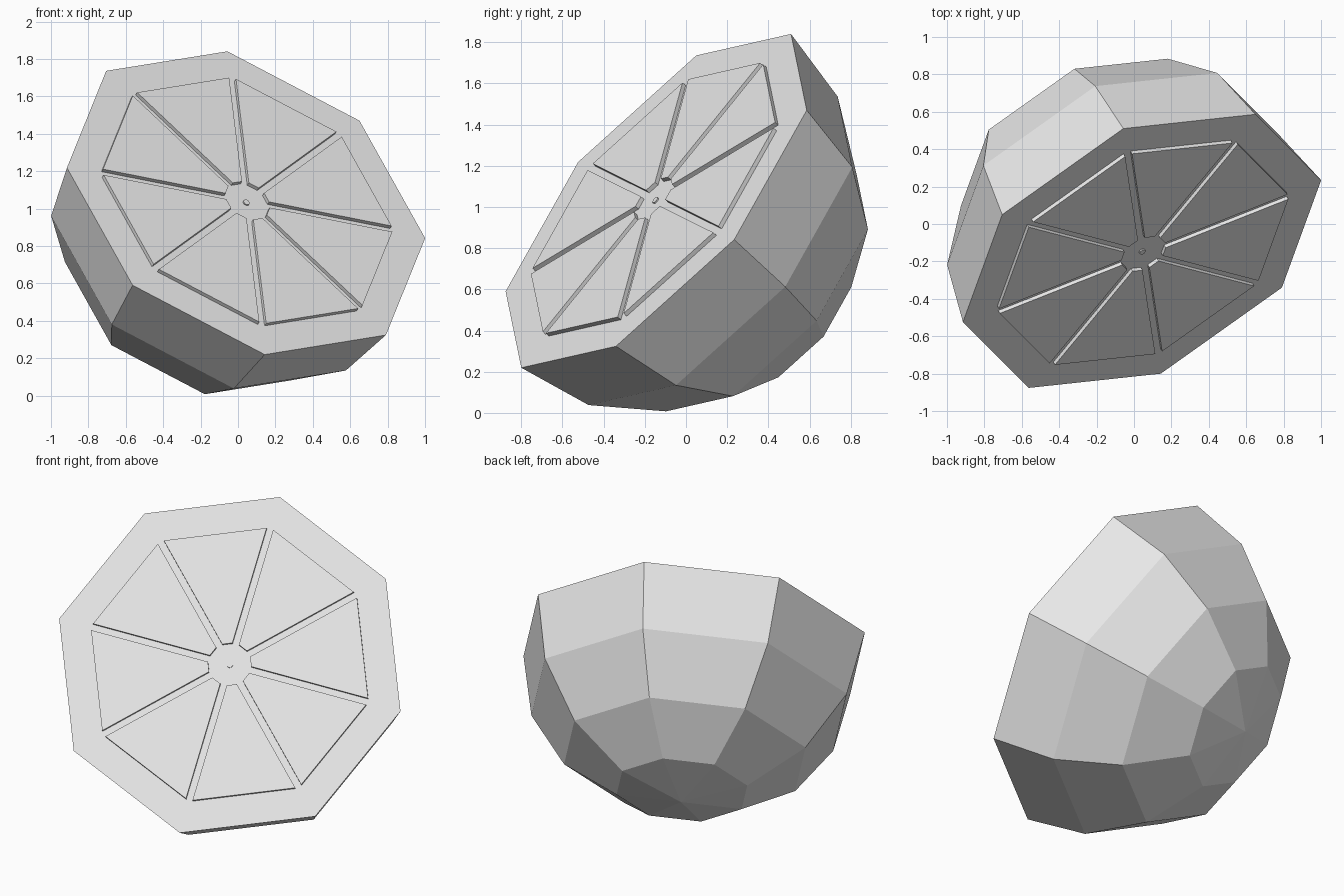
import bpy, bmesh
from math import cos, sin, tan, pi
from mathutils import Matrix, Vector

cube = bpy.data.objects.get("Cube")
if cube:
    bpy.data.objects.remove(cube, do_unlink=True)

SIDES = 8
RADIUS = 1.047
HALF = pi / SIDES

# Tilted frame: local z points out of the cut face, local x at a rim corner
centre = Vector((0.043, -0.145, 1.03))
z_axis = Vector((0.393, -0.691, 0.607)).normalized()
x_axis = Vector((-0.10, 0.655, 0.81))
x_axis = (x_axis - z_axis * x_axis.dot(z_axis)).normalized()
y_axis = z_axis.cross(x_axis)
frame = Matrix.Translation(centre) @ Matrix((x_axis, y_axis, z_axis)).transposed().to_4x4()

grey = bpy.data.materials.new("light_grey")
grey.use_nodes = True
grey.diffuse_color = (0.8, 0.8, 0.8, 1)
grey.node_tree.nodes["Principled BSDF"].inputs["Base Color"].default_value = (0.8, 0.8, 0.8, 1)


def add_object(name, bm):
    bmesh.ops.recalc_face_normals(bm, faces=bm.faces)
    mesh = bpy.data.meshes.new(name)
    bm.to_mesh(mesh)
    bm.free()
    mesh.materials.append(grey)
    obj = bpy.data.objects.new(name, mesh)
    obj.matrix_world = frame
    bpy.context.collection.objects.link(obj)
    return obj


def add_prism(name, outline, bottom, top):
    bm = bmesh.new()
    face = bm.faces.new([bm.verts.new((x, y, bottom)) for x, y in outline])
    extruded = bmesh.ops.extrude_face_region(bm, geom=[face], use_keep_orig=True)
    moved = [v for v in extruded["geom"] if isinstance(v, bmesh.types.BMVert)]
    bmesh.ops.translate(bm, verts=moved, vec=(0, 0, top - bottom))
    return add_object(name, bm)


# Faceted half-sphere rind, closed by the flat cut face
bm = bmesh.new()
bmesh.ops.create_uvsphere(bm, u_segments=SIDES, v_segments=SIDES, radius=RADIUS)
bmesh.ops.delete(bm, geom=[v for v in bm.verts if v.co.z > 0.01], context='VERTS')
bmesh.ops.holes_fill(bm, edges=[e for e in bm.edges if e.is_boundary], sides=0)
add_object("half_fruit_rind", bm)

# Raised flesh wedges, separated by even gaps
INNER, OUTER, GAP, RAISE = 0.125, 0.787, 0.02, 0.022


def half_width(distance):
    return distance * tan(HALF) - GAP / cos(HALF)


for i in range(SIDES):
    angle = HALF * (2 * i + 1)
    c, s = cos(angle), sin(angle)
    corners = [(INNER, -half_width(INNER)), (OUTER, -half_width(OUTER)),
               (OUTER, half_width(OUTER)), (INNER, half_width(INNER))]
    outline = [(u * c - v * s, u * s + v * c) for u, v in corners]
    add_prism(f"flesh_wedge_{i + 1}", outline, -0.02, RAISE)

# Small core dot in the middle
dot = [(0.018 * cos(2 * HALF * i), 0.018 * sin(2 * HALF * i)) for i in range(SIDES)]
add_prism("core_dot", dot, -0.01, 0.008)
